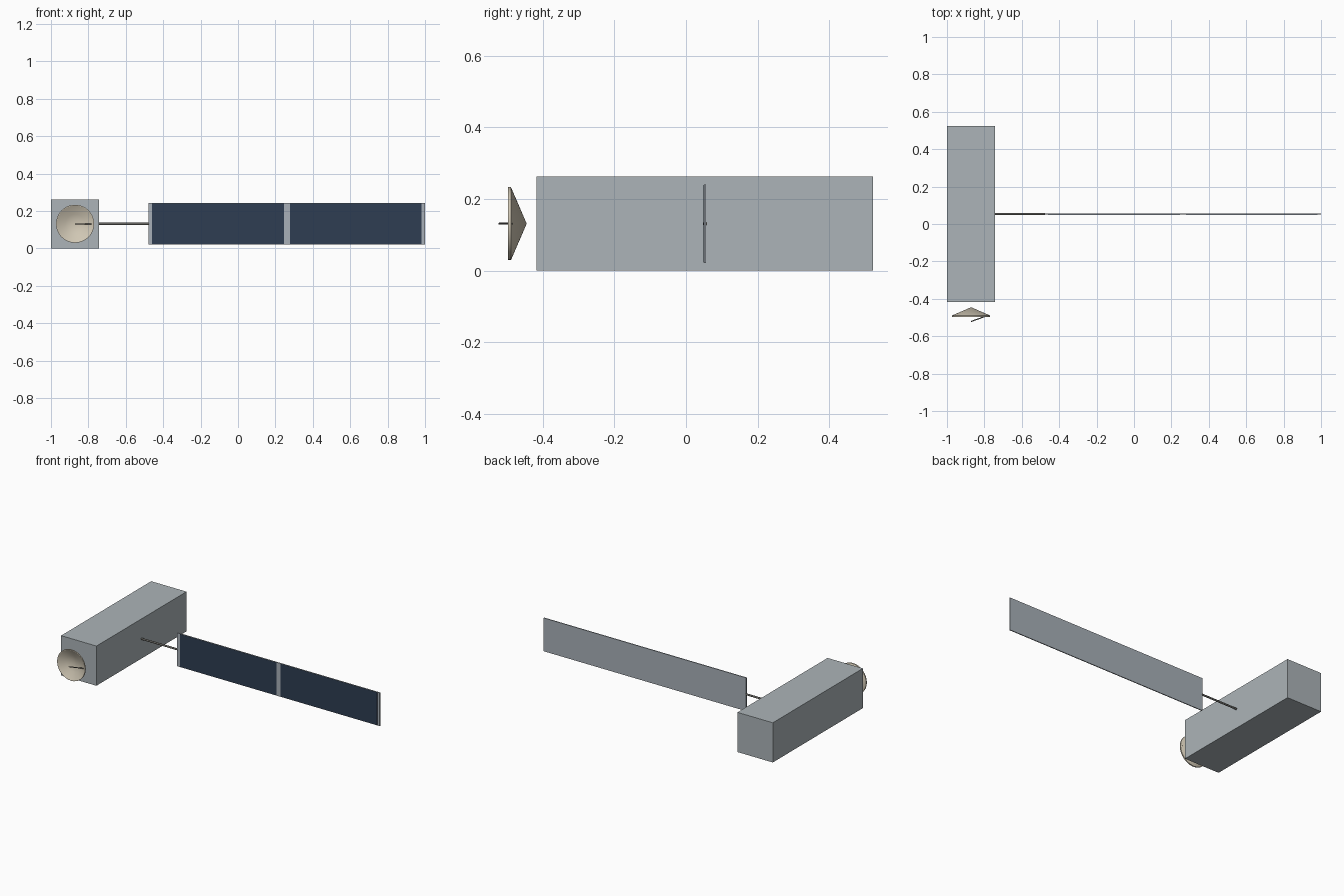
import bpy, bmesh, math
from mathutils import Vector

cube = bpy.data.objects.get("Cube")
if cube:
    bpy.data.objects.remove(cube, do_unlink=True)


def material(name, rgb):
    """Flat material from sRGB 0-255 values."""
    linear = [((c / 255 + 0.055) / 1.055) ** 2.4 for c in rgb] + [1]
    mat = bpy.data.materials.new(name)
    mat.use_nodes = True
    mat.diffuse_color = linear
    mat.node_tree.nodes["Principled BSDF"].inputs["Base Color"].default_value = linear
    return mat


hull_grey = material("hull grey", (172, 180, 184))
panel_grey = material("panel frame grey", (168, 176, 184))
cell_blue = material("solar cell blue", (46, 61, 82))
dish_cream = material("dish cream", (208, 199, 180))
rod_grey = material("rod dark grey", (98, 97, 93))


def finish(bm, name, mat, smooth=False):
    bmesh.ops.recalc_face_normals(bm, faces=bm.faces)
    mesh = bpy.data.meshes.new(name)
    bm.to_mesh(mesh)
    bm.free()
    mesh.materials.append(mat)
    obj = bpy.data.objects.new(name, mesh)
    bpy.context.collection.objects.link(obj)
    if smooth:
        bpy.ops.object.select_all(action="DESELECT")
        obj.select_set(True)
        bpy.context.view_layer.objects.active = obj
        bpy.ops.object.shade_smooth_by_angle(angle=math.radians(25))
    return obj


def box(name, mat, low, high):
    low, high = Vector(low), Vector(high)
    bm = bmesh.new()
    bmesh.ops.create_cube(bm, size=1)
    bmesh.ops.scale(bm, vec=high - low, verts=bm.verts)
    bmesh.ops.translate(bm, vec=(low + high) / 2, verts=bm.verts)
    return finish(bm, name, mat)


def rod(name, mat, start, end, radius, sides=12):
    start, end = Vector(start), Vector(end)
    axis = end - start
    bm = bmesh.new()
    bmesh.ops.create_cone(bm, cap_ends=True, segments=sides, radius1=radius,
                          radius2=radius, depth=axis.length)
    bmesh.ops.rotate(bm, verts=bm.verts,
                     matrix=axis.to_track_quat("Z", "Y").to_matrix())
    bmesh.ops.translate(bm, vec=(start + end) / 2, verts=bm.verts)
    return finish(bm, name, mat, smooth=True)


def lathe_y(name, mat, profile, center, sides=32):
    """Spin (radius, y) points around a front-to-back axis."""
    bm = bmesh.new()
    verts = [bm.verts.new((r, y, 0)) for r, y in profile]
    edges = [bm.edges.new(pair) for pair in zip(verts, verts[1:])]
    bmesh.ops.spin(bm, geom=verts + edges, cent=(0, 0, 0), axis=(0, 1, 0),
                   angle=math.tau, steps=sides)
    bmesh.ops.remove_doubles(bm, verts=bm.verts, dist=0.0002)
    bmesh.ops.translate(bm, vec=center, verts=bm.verts)
    return finish(bm, name, mat, smooth=True)


mid_x, mid_y, mid_z = -0.871, 0.053, 0.131

# Long box hull
box("hull", hull_grey, (-1, -0.417, 0), (-0.742, 0.523, 0.262))

# Solar wing: boom, backing panel and two front cell plates
rod("wing_boom", rod_grey, (-0.75, mid_y, mid_z), (-0.475, mid_y, mid_z), 0.006)
box("solar_panel", panel_grey, (-0.479, mid_y - 0.003, 0.021), (1, mid_y + 0.003, 0.241))
for side, x0, x1 in (("inner", -0.459, 0.246), ("outer", 0.277, 0.982)):
    box(side + "_solar_cells", cell_blue, (x0, mid_y - 0.004, 0.023), (x1, mid_y - 0.002, 0.239))

# Dish: conical back, thin rim and shallow hollow front
lathe_y("antenna_dish", dish_cream,
        [(0, -0.445), (0.102, -0.489), (0.102, -0.497), (0.098, -0.497),
         (0.052, -0.473), (0, -0.461)],
        (mid_x, 0, mid_z))

# Feed arm reaching from the rim to the focus
rod("feed_arm", rod_grey, (mid_x + 0.095, -0.487, mid_z), (mid_x, -0.521, mid_z), 0.003, 8)
